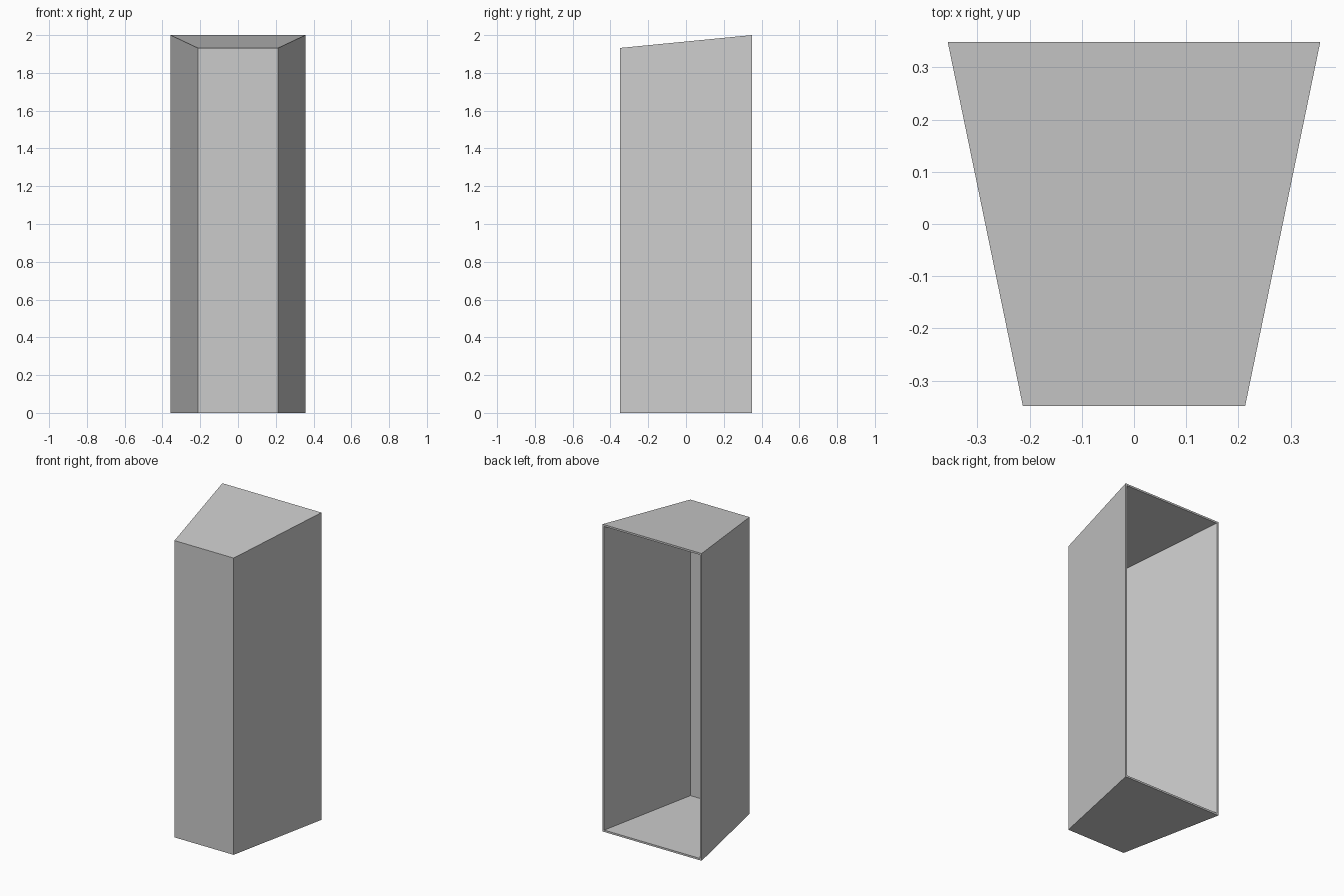
import bpy, bmesh

if "Cube" in bpy.data.objects:
    bpy.data.objects.remove(bpy.data.objects["Cube"])

Y0, Y1 = -0.349, 0.349        # front and back
W0, W1 = 0.213, 0.357         # half widths at front and back
Z0, Z1 = 1.932, 2.0           # roof height at front and back
T = 0.012                     # panel thickness


def half_width(y):
    return W0 + (W1 - W0) * (y - Y0) / (Y1 - Y0)


def roof(y):
    return Z0 + (Z1 - Z0) * (y - Y0) / (Y1 - Y0)


def panel(name, outline, low, high):
    """Prism over an xy outline; low and high give z as functions of y."""
    bm = bmesh.new()
    bottom = [bm.verts.new((x, y, low(y))) for x, y in outline]
    top = [bm.verts.new((x, y, high(y))) for x, y in outline]
    bm.faces.new(bottom[::-1])
    bm.faces.new(top)
    n = len(outline)
    for i in range(n):
        j = (i + 1) % n
        bm.faces.new((bottom[i], bottom[j], top[j], top[i]))
    bmesh.ops.recalc_face_normals(bm, faces=bm.faces)
    mesh = bpy.data.meshes.new(name)
    bm.to_mesh(mesh)
    bm.free()
    obj = bpy.data.objects.new(name, mesh)
    bpy.context.collection.objects.link(obj)
    return obj


def floor_top(y):
    return T


def roof_under(y):
    return roof(y) - T


# Base and sloping lid share the tapered footprint
footprint = [(-W0, Y0), (W0, Y0), (W1, Y1), (-W1, Y1)]
panel("base_panel", footprint, lambda y: 0.0, floor_top)
panel("top_panel", footprint, roof_under, roof)

# Front panel, the back stays open
yf = Y0 + T
wf = half_width(yf)
panel("front_panel", [(-W0, Y0), (W0, Y0), (wf, yf), (-wf, yf)], floor_top, roof_under)

# Flared side panels
for name, s in (("left_side_panel", -1), ("right_side_panel", 1)):
    outline = [(s * (wf - T), yf), (s * wf, yf), (s * W1, Y1), (s * (W1 - T), Y1)]
    panel(name, outline, floor_top, roof_under)
